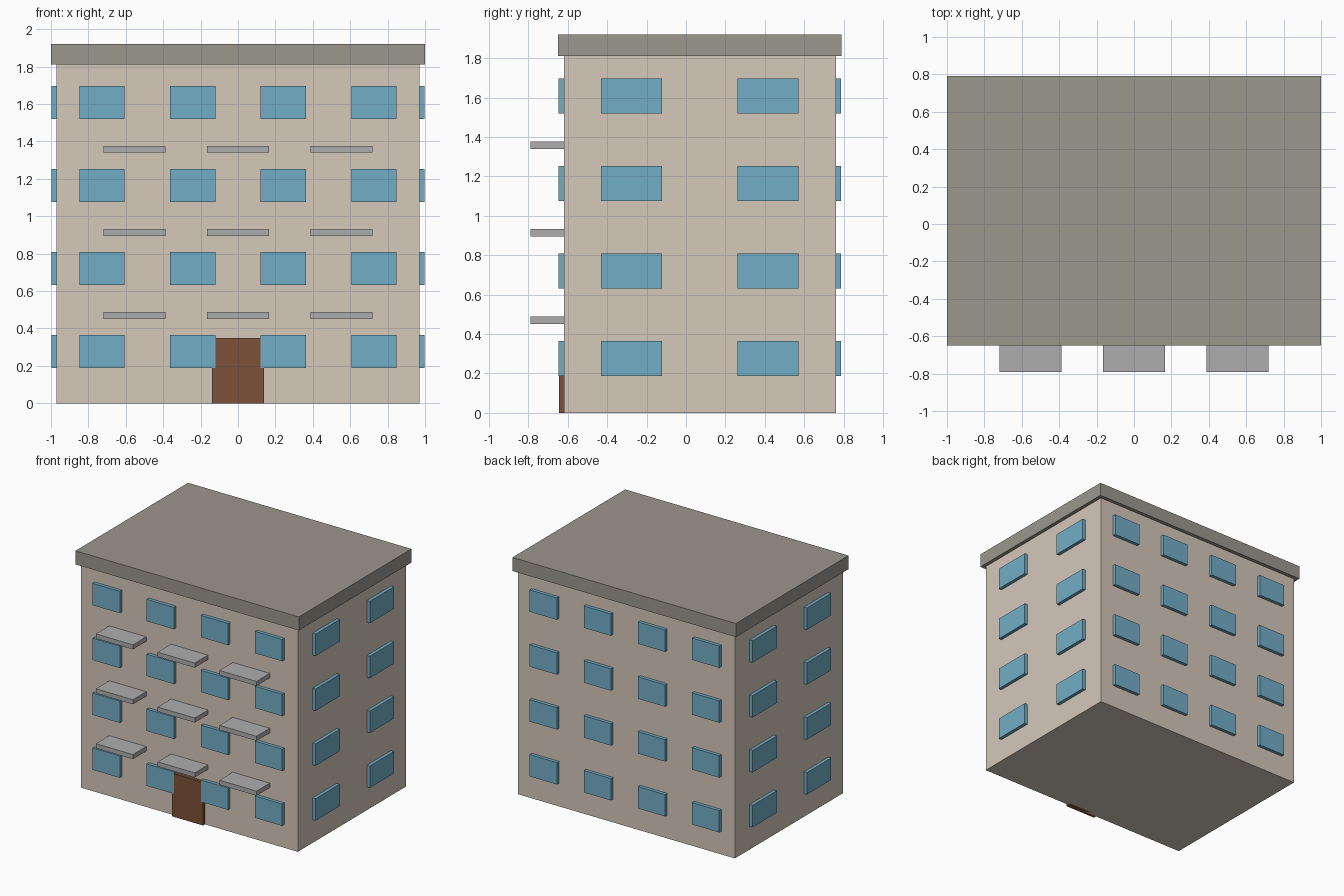
import bpy

if "Cube" in bpy.data.objects:
    bpy.data.objects.remove(bpy.data.objects["Cube"])


def material(name, rgb):
    m = bpy.data.materials.new(name)
    m.diffuse_color = (*rgb, 1)
    m.use_nodes = True
    m.node_tree.nodes["Principled BSDF"].inputs["Base Color"].default_value = m.diffuse_color
    return m


WALL = material("wall_beige", (0.66, 0.58, 0.49))
ROOF = material("roof_taupe", (0.33, 0.31, 0.27))
GLASS = material("window_blue", (0.17, 0.42, 0.56))
WOOD = material("door_brown", (0.20, 0.085, 0.04))
SLAB = material("balcony_grey", (0.42, 0.42, 0.42))


def box(name, x, y, z, mat):
    """Box from (min, max) ranges on each axis."""
    bpy.ops.mesh.primitive_cube_add(size=1, location=[sum(r) / 2 for r in (x, y, z)])
    ob = bpy.context.object
    ob.name = name
    ob.scale = [r[1] - r[0] for r in (x, y, z)]
    bpy.ops.object.transform_apply(location=False, rotation=False, scale=True)
    ob.data.materials.append(mat)
    return ob


def span(centre, size):
    return (centre - size / 2, centre + size / 2)


HALF_X, FRONT, BACK, TOP = 0.97, -0.62, 0.76, 1.81
MID_Y = (FRONT + BACK) / 2
STOREY = 0.444
DEPTH = 0.054          # windows are centred on the wall plane

# Main block and roof slab
box("building_body", (-HALF_X, HALF_X), (FRONT, BACK), (0, TOP), WALL)
box("roof_slab", (-1, 1), (-0.65, 0.79), (TOP, 1.92), ROOF)

# Windows on all four walls
for floor in range(4):
    z = span(0.276 + floor * STOREY, 0.177)
    for x in (-0.727, -0.2425, 0.2425, 0.727):
        for side, wall in (("front", FRONT), ("back", BACK)):
            box(f"{side}_window", span(x, 0.243), span(wall, DEPTH), z, GLASS)
    for dy in (-0.347, 0.347):
        for side, wall in (("left", -HALF_X), ("right", HALF_X)):
            box(f"{side}_window", span(wall, DEPTH), span(MID_Y + dy, 0.31), z, GLASS)

# Balcony slabs above the first three storeys
for floor in range(3):
    for x in (-0.553, 0, 0.553):
        box("balcony_slab", span(x, 0.332), (-0.79, FRONT),
            span(0.47 + floor * STOREY, 0.037), SLAB)

# Entrance door, just behind the window faces
box("entrance_door", span(0, 0.276), (FRONT - 0.025, FRONT + 0.025), (0, 0.35), WOOD)
